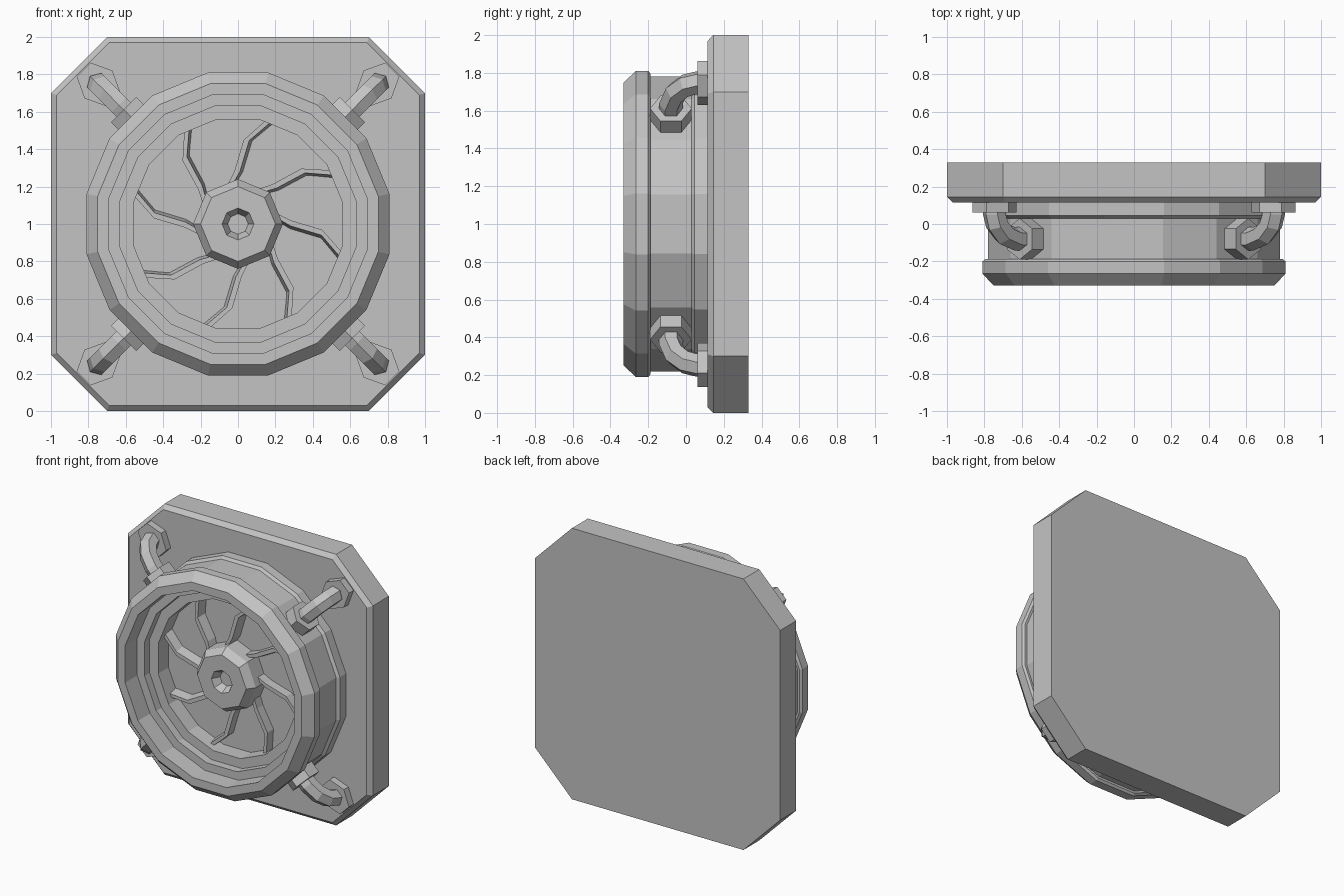
import bpy
import bmesh
from math import sin, cos, pi, radians

if "Cube" in bpy.data.objects:
    bpy.data.objects.remove(bpy.data.objects["Cube"], do_unlink=True)

GREY = (0.55, 0.55, 0.55, 1)
metal = bpy.data.materials.new("plain_grey_metal")
metal.use_nodes = True
metal.diffuse_color = GREY
metal.node_tree.nodes["Principled BSDF"].inputs["Base Color"].default_value = GREY


def skin(name, loops, closed=False):
    """Bridge equal vertex loops; cap the ends or join last to first."""
    bm = bmesh.new()
    rows = [[bm.verts.new(p) for p in loop] for loop in loops]
    pairs = list(zip(rows, rows[1:]))
    if closed:
        pairs.append((rows[-1], rows[0]))
    else:
        bm.faces.new(rows[0])
        bm.faces.new(rows[-1])
    for a, b in pairs:
        for i in range(len(a)):
            j = (i + 1) % len(a)
            bm.faces.new((a[i], a[j], b[j], b[i]))
    bmesh.ops.recalc_face_normals(bm, faces=bm.faces)
    mesh = bpy.data.meshes.new(name)
    bm.to_mesh(mesh)
    bm.free()
    mesh.materials.append(metal)
    obj = bpy.data.objects.new(name, mesh)
    bpy.context.collection.objects.link(obj)
    return obj


def lathe(name, profile, sides, phase=0, closed=False):
    """Turn (radius, y) points around the front-to-back axis."""
    angles = [phase + 2 * pi * i / sides for i in range(sides)]
    return skin(name, [[(r * cos(t), y, 1 + r * sin(t)) for t in angles]
                       for r, y in profile], closed)


# Back plate with cut corners and a bevelled front edge
def plate_loop(half, cut, y):
    quarter = [(half, cut), (cut, half)]
    pts = []
    for _ in range(4):
        pts += quarter
        quarter = [(-z, x) for x, z in quarter]
    return [(x, y, 1 + z) for x, z in pts]


skin("back_plate", [plate_loop(0.97, 0.69, 0.115),
                    plate_loop(1, 0.7, 0.145),
                    plate_loop(1, 0.7, 0.33)])

# Sixteen-sided housing: lip, body, rear flange and stepped inner bore
housing = [(0.75, -0.33), (0.81, -0.265), (0.81, -0.2), (0.795, -0.187),
           (0.78, -0.187), (0.78, 0.03), (0.8, 0.045), (0.8, 0.13),
           (0.56, 0.13), (0.56, -0.13), (0.63, -0.13), (0.63, -0.19),
           (0.69, -0.19), (0.69, -0.33)]
half_step = pi / 16
lathe("housing", [(a / cos(half_step), y) for a, y in housing], 16, half_step, True)
lathe("rotor_floor", [(0.6, -0.01), (0.6, 0.12)], 16, half_step)

# Octagonal hub with a tapered socket
lathe("hub", [(0.055, -0.13), (0.085, -0.19), (0.2, -0.19), (0.24, -0.135),
              (0.24, 0.02)], 8)

# Curved ridge blades
bend = [(0.6, 116), (0.45, 128), (0.28, 134), (0.19, 150)]


def blade(number):
    loops = []
    for r, deg in bend:
        t = radians(deg - 45 * number)
        section = []
        for side, y in ((-0.025, 0.01), (0.025, 0.01), (0.025, -0.08), (-0.005, -0.08)):
            u = t + side / r
            section.append((r * cos(u), y, 1 + r * sin(u)))
        loops.append(section)
    skin(f"blade_{number + 1}", loops)


for n in range(8):
    blade(n)


# Bent pipe with collar and foot on each diagonal
def place(t, r, side, y):
    return (r * cos(t) - side * sin(t), y, 1 + r * sin(t) + side * cos(t))


def hex_loop(t, r, y, lean, size):
    """Hexagon around (r, y); lean turns its axis from radial to front-back."""
    loop = []
    for i in range(6):
        a = i * pi / 3
        n = size * cos(a)
        loop.append(place(t, r + n * sin(lean), size * sin(a), y - n * cos(lean)))
    return loop


pipe_path = [(0.74, -0.08, 0), (0.9, -0.08, 0), (0.98, -0.055, 35),
             (1.035, -0.005, 65), (1.055, 0.05, 90), (1.055, 0.1, 90)]

for k, corner in enumerate(("upper_left", "upper_right", "lower_right", "lower_left")):
    t = pi / 4 + k * pi / 2
    skin(f"{corner}_pipe", [hex_loop(t, r, y, radians(d), 0.063)
                            for r, y, d in pipe_path])
    skin(f"{corner}_collar", [hex_loop(t, r, -0.08, 0, 0.11) for r in (0.74, 0.865)])
    foot = []
    for y in (0.062, 0.125):
        angles = [pi / 6 + i * pi / 3 for i in range(6)]
        foot.append([place(t, 1.055 + 0.13 * cos(a), 0.105 * sin(a), y) for a in angles])
    skin(f"{corner}_foot", foot)
